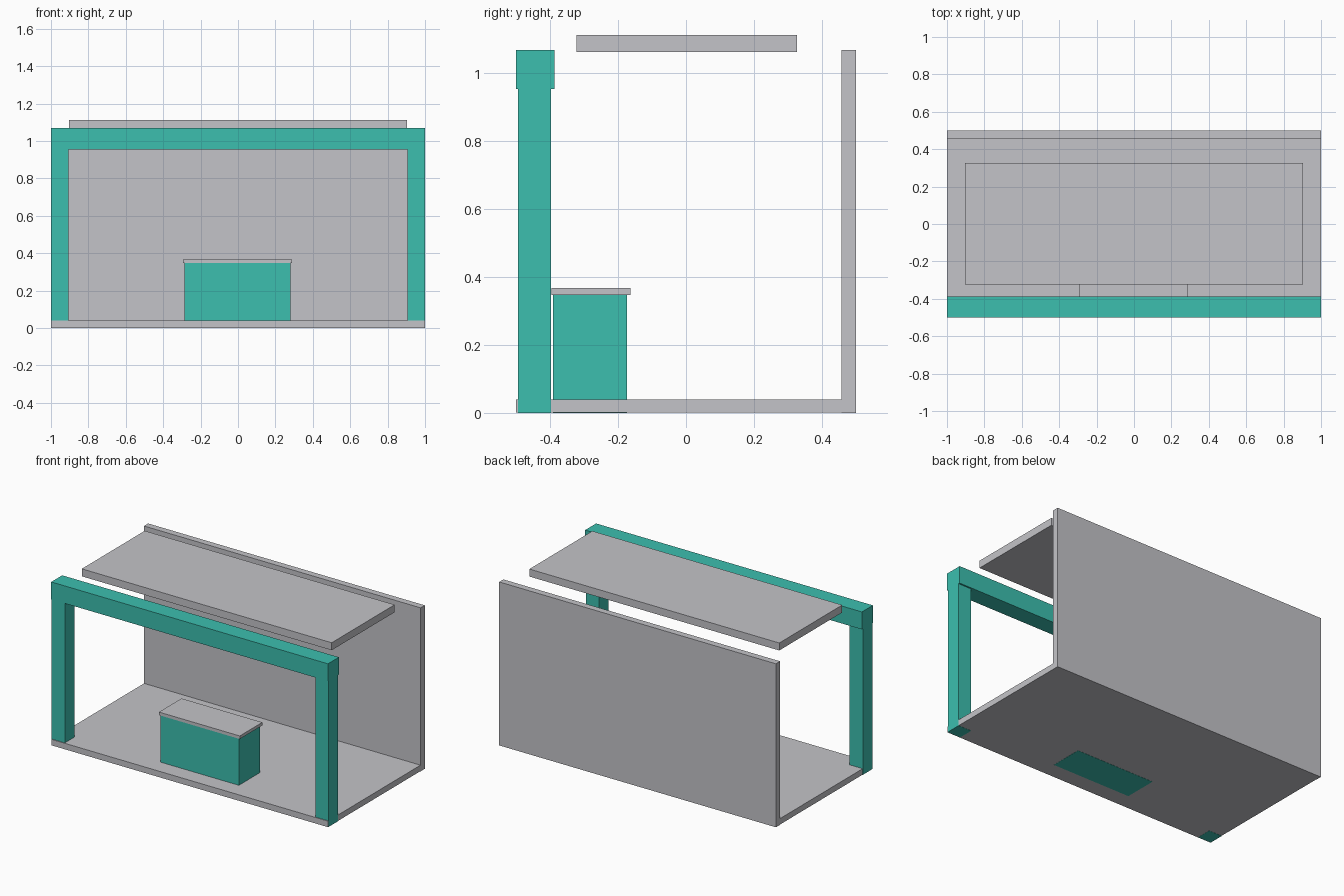
import bpy
import bmesh
from mathutils import Vector

cube = bpy.data.objects.get("Cube")
if cube:
    bpy.data.objects.remove(cube, do_unlink=True)


def material(name, rgb):
    mat = bpy.data.materials.new(name)
    mat.use_nodes = True
    colour = (*rgb, 1.0)
    mat.diffuse_color = colour
    mat.node_tree.nodes["Principled BSDF"].inputs["Base Color"].default_value = colour
    return mat


def box(name, low, high, mat):
    """Axis-aligned box between two opposite corners."""
    low, high = Vector(low), Vector(high)
    centre, size = (low + high) / 2, high - low
    bm = bmesh.new()
    bmesh.ops.create_cube(bm, size=1)
    bmesh.ops.scale(bm, vec=size, verts=bm.verts)
    mesh = bpy.data.meshes.new(name)
    bm.to_mesh(mesh)
    bm.free()
    mesh.materials.append(mat)
    obj = bpy.data.objects.new(name, mesh)
    obj.location = centre
    bpy.context.collection.objects.link(obj)
    return obj


grey = material("light grey", (0.55, 0.55, 0.58))
teal = material("teal", (0.045, 0.52, 0.43))

# Shell: floor, back wall and floating roof panel
box("floor", (-0.999, -0.5, 0.001), (0.999, 0.46, 0.04), grey)
box("back_wall", (-1, 0.457, 0), (1, 0.5, 1.068), grey)
box("roof_panel", (-0.903, -0.323, 1.063), (0.903, 0.327, 1.112), grey)

# Front frame: two posts standing through the floor and a header beam
for name, side in (("left_post", 1), ("right_post", -1)):
    inner, outer = sorted((0.905 * side, side))
    box(name, (inner, -0.495, 0), (outer, -0.397, 0.96), teal)
box("header_beam", (-1, -0.5, 0.954), (1, -0.387, 1.068), teal)

# Counter with an overhanging top
box("counter_body", (-0.285, -0.391, 0), (0.28, -0.173, 0.348), teal)
box("counter_top", (-0.294, -0.396, 0.347), (0.29, -0.163, 0.367), grey)
